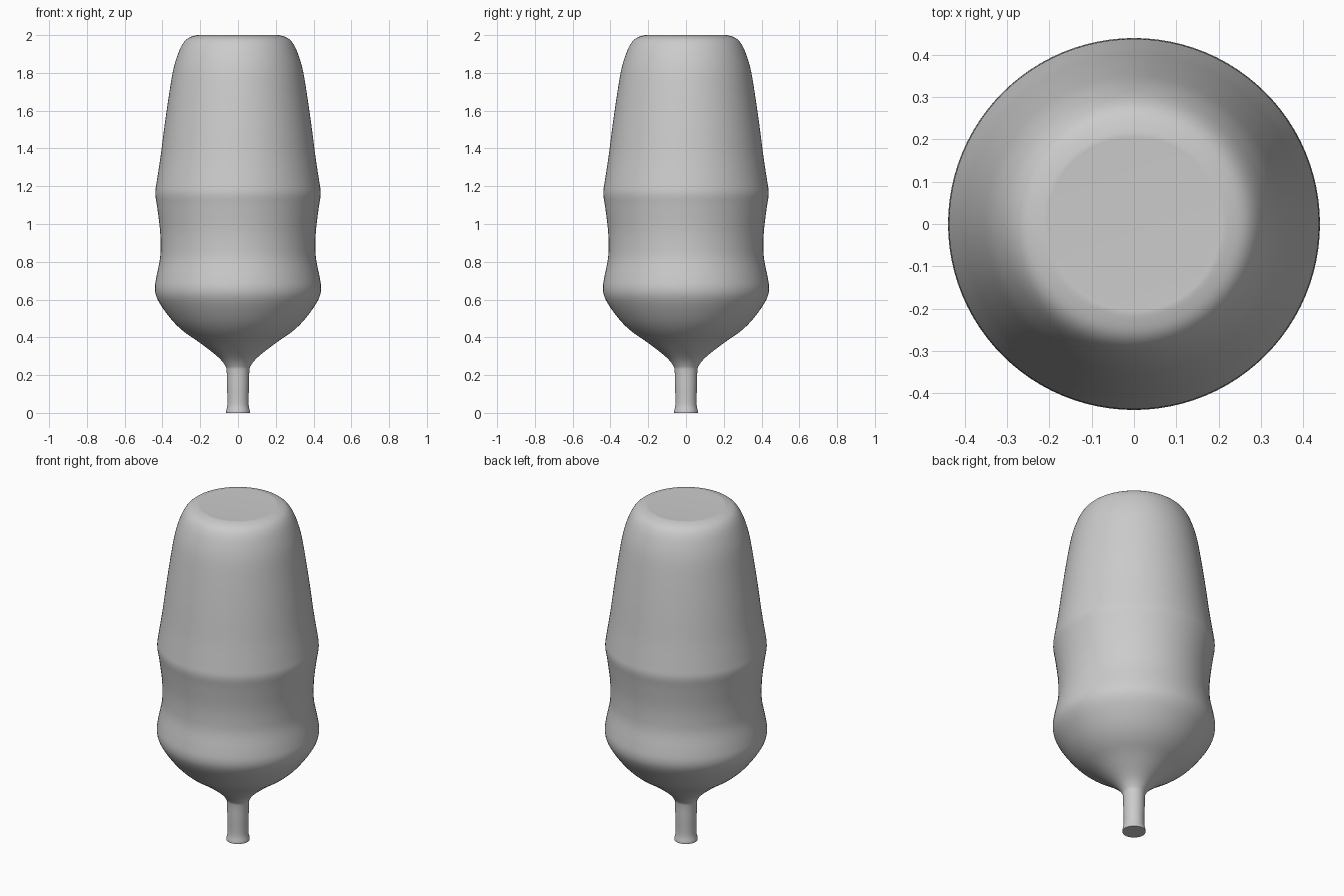
import bpy, bmesh, math
from mathutils import Vector

if "Cube" in bpy.data.objects:
    bpy.data.objects.remove(bpy.data.objects["Cube"])

# Silhouette control points: (radius, height)
PROFILE = [
    (0.063, 0.0), (0.063, 0.01), (0.056, 0.05), (0.058, 0.14), (0.060, 0.22),
    (0.068, 0.25), (0.105, 0.295), (0.20, 0.37), (0.28, 0.425), (0.34, 0.48),
    (0.395, 0.55), (0.43, 0.61), (0.44, 0.66), (0.432, 0.72), (0.414, 0.81),
    (0.410, 0.88), (0.413, 0.97), (0.428, 1.09), (0.438, 1.16), (0.431, 1.22),
    (0.411, 1.35), (0.389, 1.52), (0.363, 1.70), (0.342, 1.82), (0.318, 1.90),
    (0.292, 1.955), (0.262, 1.985), (0.22, 1.999), (0.20, 2.0),
]
SEGMENTS, STEPS = 96, 4


def smooth_path(pts):
    """Catmull-Rom curve through the control points."""
    p = [Vector(q) for q in pts]
    out = []
    for i in range(len(p) - 1):
        a, b, c, d = p[max(i - 1, 0)], p[i], p[i + 1], p[min(i + 2, len(p) - 1)]
        for k in range(STEPS):
            t = k / STEPS
            out.append(0.5 * (2 * b + (c - a) * t + (2 * a - 5 * b + 4 * c - d) * t ** 2
                              + (3 * b - a - 3 * c + d) * t ** 3))
    return out + [p[-1]]


# Lathed body with stem, closed at both ends
bm = bmesh.new()
rings = []
for r, z in smooth_path(PROFILE):
    rings.append([bm.verts.new((r * math.cos(a), r * math.sin(a), z))
                  for a in (2 * math.pi * i / SEGMENTS for i in range(SEGMENTS))])
for lo, hi in zip(rings, rings[1:]):
    for i in range(SEGMENTS):
        j = (i + 1) % SEGMENTS
        bm.faces.new((lo[i], lo[j], hi[j], hi[i]))
bm.faces.new(rings[0][::-1])
bm.faces.new(rings[-1])

mesh = bpy.data.meshes.new("stemmed_body")
bm.to_mesh(mesh)
bm.free()
body = bpy.data.objects.new("stemmed_body", mesh)
bpy.context.collection.objects.link(body)
bpy.context.view_layer.objects.active = body
body.select_set(True)
bpy.ops.object.shade_smooth_by_angle(angle=math.radians(40))
